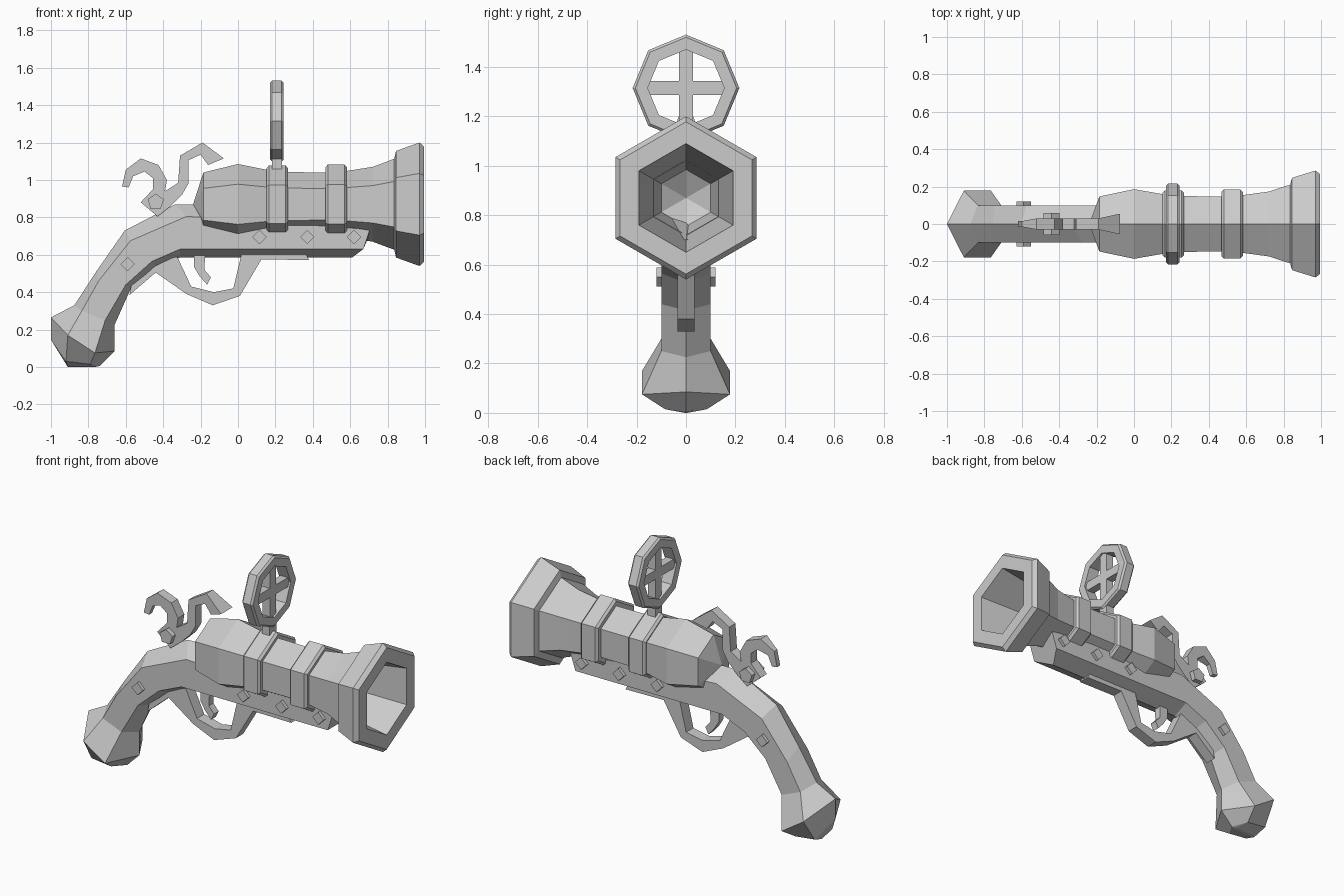
import bpy, bmesh
from math import sin, cos, pi

if "Cube" in bpy.data.objects:
    bpy.data.objects.remove(bpy.data.objects["Cube"])


def finish(name, bm):
    bmesh.ops.remove_doubles(bm, verts=bm.verts, dist=0.0005)
    bmesh.ops.recalc_face_normals(bm, faces=bm.faces)
    me = bpy.data.meshes.new(name)
    bm.to_mesh(me)
    bm.free()
    ob = bpy.data.objects.new(name, me)
    bpy.context.collection.objects.link(ob)
    return ob


def loft(name, rings, cap=False, closed=False):
    """Skin a list of point rings, each with the same count."""
    bm = bmesh.new()
    vs = [[bm.verts.new(p) for p in r] for r in rings]
    n = len(vs[0])
    pairs = list(zip(vs, vs[1:])) + ([(vs[-1], vs[0])] if closed else [])
    for a, b in pairs:
        for i in range(n):
            j = (i + 1) % n
            bm.faces.new((a[i], a[j], b[j], b[i]))
    if cap:
        bm.faces.new(vs[0][::-1])
        bm.faces.new(vs[-1])
    return finish(name, bm)


def lathe(name, profile, sides, cz, cx=0, closed=False):
    """Turn (x, radius) points about a lengthwise axis, one corner on top."""
    rings = [[(cx + x, r * sin(2 * pi * k / sides), cz + r * cos(2 * pi * k / sides))
              for k in range(sides)] for x, r in profile]
    return loft(name, rings, closed=closed)


def plate(name, pts, width, cy=0):
    """Side profile in x/z given thickness in y; width is a number or f(x)."""
    w = width if callable(width) else (lambda x: width)
    return loft(name, [[(x, cy + s * w(x), z) for x, z in pts] for s in (-1, 1)], cap=True)


def ngon(cx, cz, r, n):
    return [(cx + r * sin(2 * pi * k / n), cz + r * cos(2 * pi * k / n)) for k in range(n)]


CZ = 0.87  # barrel axis height

# Hexagonal barrel with flared muzzle and tapered bore
lathe("barrel", [(-.24, 0), (-.185, .17), (0, .215), (.15, .185), (.27, .172), (.47, .17),
                 (.58, .178), (.72, .2), (.835, .243), (.845, .285), (.97, .33),
                 (.995, .308), (.995, .22), (.35, .115), (.28, 0)], 6, CZ)

# Barrel bands
for i, (x, r) in enumerate([(.21, .207), (.525, .212)]):
    lathe(f"barrel_band_{i + 1}", [(-.058, .15), (-.058, r - .015), (-.045, r), (.045, r),
                                   (.058, r - .015), (.058, .15)], 6, CZ, x, closed=True)

# Stock and grip: top ridge, upper side, lower side, bottom ridge, half width
sections = [
    ((.70, .70), (.705, .735), (.67, .63), (.61, .585), .1),
    ((-.18, .87), (-.18, .80), (-.15, .63), (-.15, .585), .1),
    ((-.335, .87), (-.275, .805), (-.31, .63), (-.31, .585), .1),
    ((-.605, .73), (-.575, .675), (-.46, .565), (-.435, .525), .1),
    ((-.755, .515), (-.745, .46), (-.60, .44), (-.575, .415), .1),
    ((-.875, .33), (-.835, .30), (-.71, .25), (-.66, .225), .1),
    ((-1, .265), (-.91, .17), (-.765, .075), (-.66, .085), .178),
    ((-1, .145), (-.92, .03), (-.79, .015), (-.74, .005), .085),
    ((-.91, 0), (-.91, 0.001), (-.76, 0.001), (-.755, .003), .01),
]
loft("stock", [[(t[0], 0, t[1]), (u[0], w, u[1]), (l[0], w, l[1]),
                (b[0], 0, b[1]), (l[0], -w, l[1]), (u[0], -w, u[1])]
               for t, u, l, b, w in sections], cap=True)

# Trigger guard and trigger
plate("trigger_guard", [(-.58, .385), (-.44, .505), (-.275, .39), (-.135, .33), (.01, .38),
                        (.125, .575), (.38, .572), (.36, .61), (.02, .61), (-.025, .42),
                        (-.13, .40), (-.25, .43), (-.325, .59), (-.44, .56), (-.57, .44)], .035)
plate("trigger", [(-.235, .61), (-.175, .61), (-.18, .52), (-.145, .48), (-.165, .44),
                  (-.205, .485), (-.235, .535)], .022)

# Hammer: curled thumb hook and striking arm with widened tip
plate("hammer", [(-.62, .965), (-.60, 1.055), (-.52, 1.115), (-.425, 1.08), (-.38, 1.0),
                 (-.39, .94), (-.32, .985), (-.31, 1.13), (-.19, 1.2), (-.075, 1.115),
                 (-.16, 1.08), (-.2, 1.135), (-.265, 1.105), (-.265, .98), (-.3, .92),
                 (-.36, .86), (-.43, .805), (-.52, .88), (-.455, .95), (-.455, 1.01),
                 (-.5, 1.045), (-.56, 1.02), (-.585, .96)],
      lambda x: .055 if x > -.1 else (.015 if x < -.55 else .03))
plate("hammer_pivot", ngon(-.44, .882, .045, 5), .06)

# Wheel sight on its post
SX, SZ = .208, 1.315
lathe("sight_ring", [(-.036, .155), (-.036, .205), (-.025, .216), (.025, .216),
                     (.036, .205), (.036, .155)], 8, SZ, SX, closed=True)
plate("sight_spoke_upright", [(SX - .025, SZ - .17), (SX + .025, SZ - .17),
                              (SX + .025, SZ + .17), (SX - .025, SZ + .17)], .028)
plate("sight_spoke_cross", [(SX - .025, SZ - .028), (SX + .025, SZ - .028),
                            (SX + .025, SZ + .028), (SX - .025, SZ + .028)], .17)
plate("sight_post", [(SX - .026, 1.03), (SX + .026, 1.03), (SX + .026, 1.14),
                     (SX - .026, 1.14)], .032)

# Diamond studs on both sides of the stock
for i, (x, z) in enumerate([(.115, .695), (.37, .695), (.62, .695), (-.59, .55)]):
    for side, s in (("right", -1), ("left", 1)):
        plate(f"stud_{side}_{i + 1}", ngon(x, z, .038, 4), .02, s * .1)
